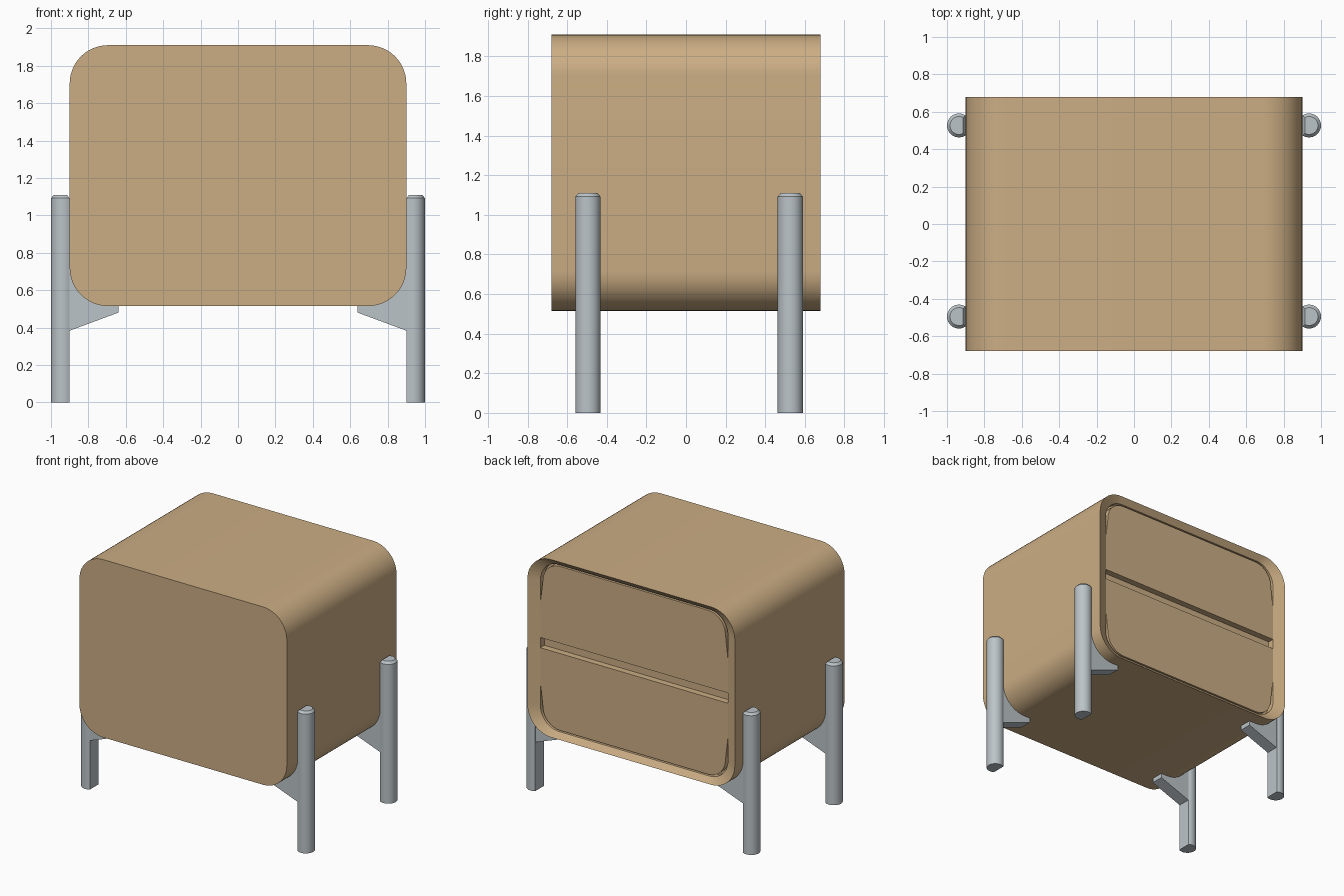
import bpy, bmesh, math

if "Cube" in bpy.data.objects:
    bpy.data.objects.remove(bpy.data.objects["Cube"])

HX, HY, Z0, Z1, R = 0.90, 0.68, 0.515, 1.91, 0.205   # cabinet half sizes, heights, corner radius


def material(name, rgb):
    m = bpy.data.materials.new(name)
    m.diffuse_color = (*rgb, 1)
    m.use_nodes = True
    m.node_tree.nodes["Principled BSDF"].inputs["Base Color"].default_value = m.diffuse_color
    return m


WOOD = material("tan wood", (0.60, 0.42, 0.23))
METAL = material("grey metal", (0.50, 0.55, 0.58))


def arc(cx, cy, r, a0, a1, n):
    steps = [math.radians(a0 + (a1 - a0) * i / n) for i in range(n + 1)]
    return [(cx + r * math.cos(a), cy + r * math.sin(a)) for a in steps]


def loft(name, rings, mat):
    """Skin a list of equal-length rings and cap both ends."""
    bm = bmesh.new()
    loops = [[bm.verts.new(p) for p in ring] for ring in rings]
    n = len(loops[0])
    for a, b in zip(loops, loops[1:]):
        for i in range(n):
            j = (i + 1) % n
            bm.faces.new((a[i], a[j], b[j], b[i]))
    bm.faces.new(loops[0][::-1])
    bm.faces.new(loops[-1])
    bmesh.ops.recalc_face_normals(bm, faces=bm.faces)
    me = bpy.data.meshes.new(name)
    bm.to_mesh(me)
    bm.free()
    ob = bpy.data.objects.new(name, me)
    bpy.context.collection.objects.link(ob)
    me.materials.append(mat)
    bpy.ops.object.select_all(action='DESELECT')
    ob.select_set(True)
    bpy.context.view_layer.objects.active = ob
    bpy.ops.object.shade_smooth_by_angle(angle=math.radians(30))
    return ob


def half_outline(inset, top):
    """The two rounded corners of the upper or lower half of the cabinet outline."""
    x, r = HX - inset - R, R - inset
    if top:
        return arc(x, Z1 - R, r, 0, 90, 12) + arc(-x, Z1 - R, r, 90, 180, 12)
    return arc(-x, Z0 + R, r, 180, 270, 12) + arc(x, Z0 + R, r, 270, 360, 12)


def at_y(points, y):
    return [(x, y, z) for x, z in points]


# Cabinet shell: flat front, chamfered rim and a shallow recess at the back
steps = [(0, -HY), (0, HY), (0.043, HY - 0.037), (0.043, HY - 0.087)]
loft("cabinet_shell",
     [at_y(half_outline(i, True) + half_outline(i, False), y) for i, y in steps], WOOD)

# Two drawer fronts, separated by the finger groove
DX, MID, GAP = HX - 0.054, (Z0 + Z1) / 2, 0.04
for name, top in (("upper_drawer", True), ("lower_drawer", False)):
    z, s = (MID + GAP, -1) if top else (MID - GAP, 1)
    outline = half_outline(0.054, top) + [(s * DX, z), (-s * DX, z)]
    loft(name, [at_y(outline, y) for y in (HY - 0.09, HY - 0.037)], WOOD)

# Legs: round posts with a flat inner side, chamfered at the top
LX, LR, FLAT = 0.936, 0.064, 0.902
cut = math.degrees(math.acos((FLAT - LX) / LR))


def leg_section(r, flat, z, side, y):
    a = math.degrees(math.acos((flat - LX) / r))
    return [(side * px, y + py, z) for px, py in arc(LX, 0, r, -a, a, 20)]


# Brackets: wedges hugging the rounded lower corner of the cabinet
bracket = [(0.91, 0.38), (0.64, 0.48), (0.64, Z0)] + arc(HX - R, Z0 + R, R, 270, 360, 12)
bracket.append((0.91, Z0 + R))
HALF = 0.05

for side, sname in ((-1, "left"), (1, "right")):
    for y, yname in ((-0.495, "front"), (0.527, "back")):
        rings = [leg_section(LR, FLAT, 0, side, y),
                 leg_section(LR, FLAT, 1.092, side, y),
                 leg_section(LR - 0.016, FLAT + 0.012, 1.11, side, y)]
        loft(f"{yname}_{sname}_leg", rings, METAL)
        loft(f"{yname}_{sname}_bracket",
             [[(side * x, y + d, z) for x, z in bracket] for d in (-HALF, HALF)], METAL)
